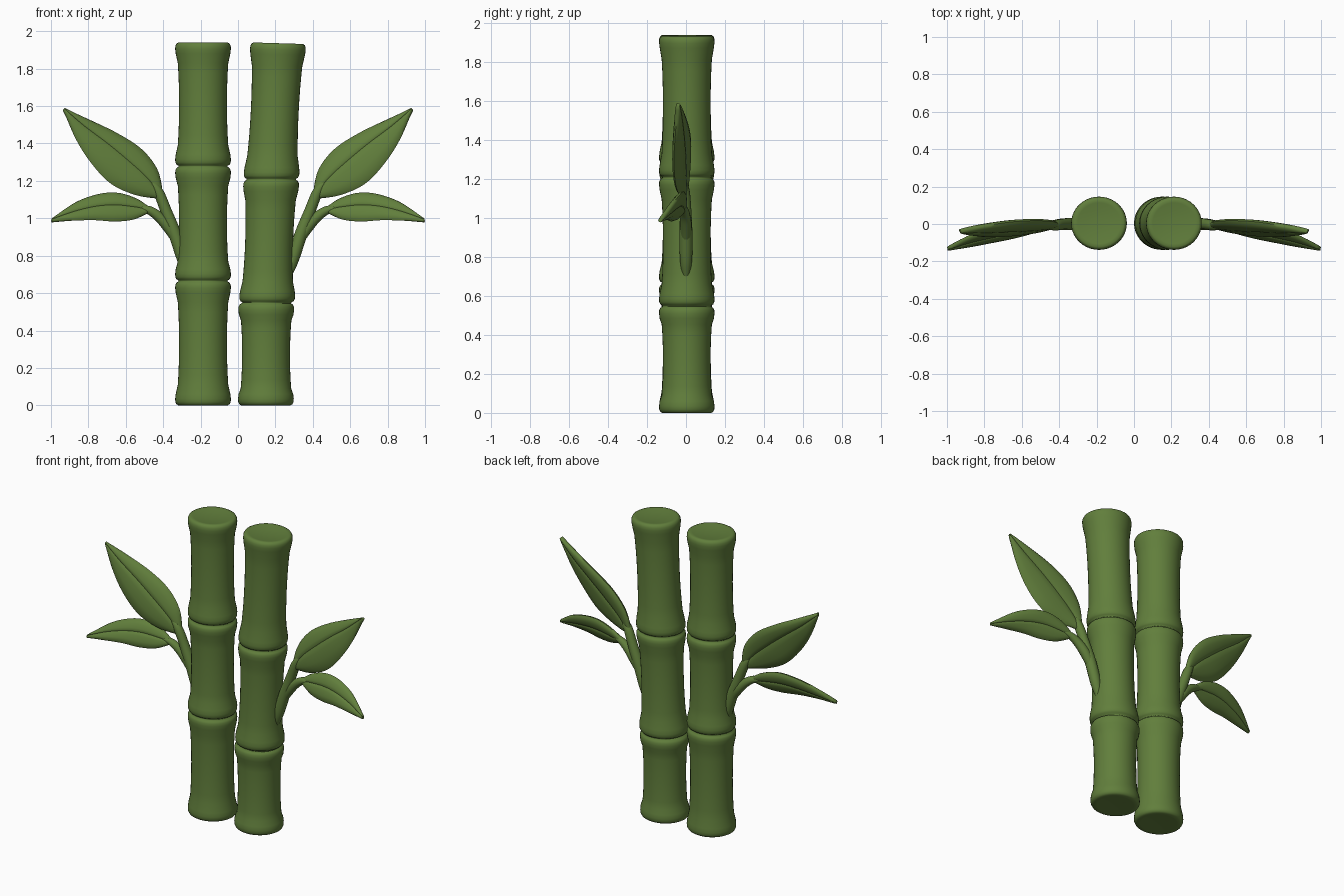
import bpy, bmesh, math
from mathutils import Vector

if "Cube" in bpy.data.objects:
    bpy.data.objects.remove(bpy.data.objects["Cube"])

green = bpy.data.materials.new("bamboo green")
green.diffuse_color = (0.12, 0.21, 0.045, 1)
green.use_nodes = True
green.node_tree.nodes["Principled BSDF"].inputs["Base Color"].default_value = green.diffuse_color


def loft(name, rings, angle=60):
    """Skin a list of equal-length point rings and cap both ends."""
    bm = bmesh.new()
    vs = [[bm.verts.new(p) for p in r] for r in rings]
    n = len(rings[0])
    for a, b in zip(vs, vs[1:]):
        for i in range(n):
            j = (i + 1) % n
            bm.faces.new((a[i], a[j], b[j], b[i]))
    bm.faces.new(vs[0])
    bm.faces.new(vs[-1])
    bmesh.ops.recalc_face_normals(bm, faces=bm.faces)
    me = bpy.data.meshes.new(name)
    bm.to_mesh(me)
    bm.free()
    ob = bpy.data.objects.new(name, me)
    bpy.context.collection.objects.link(ob)
    me.materials.append(green)
    bpy.ops.object.select_all(action='DESELECT')
    bpy.context.view_layer.objects.active = ob
    ob.select_set(True)
    bpy.ops.object.shade_smooth_by_angle(angle=math.radians(angle))
    return ob


def spline(pts, n):
    """Catmull-Rom samples through the points (tuples of any length)."""
    p = [pts[0]] + list(pts) + [pts[-1]]
    out = []
    for k in range(n + 1):
        f = k / n * (len(pts) - 1)
        i = min(int(f), len(pts) - 2)
        t = f - i
        out.append([0.5 * (2 * b + (c - a) * t + (2 * a - 5 * b + 4 * c - d) * t * t
                           + (3 * b - a - 3 * c + d) * t ** 3)
                    for a, b, c, d in zip(*p[i:i + 4])])
    return out


# Stalks: segments (z0, z1, x0, x1), flared at each end with a groove between
def stalk(name, segments, tilt):
    rings = []
    for s, (z0, z1, x0, x1) in enumerate(segments):
        h = z1 - z0
        last = s == len(segments) - 1
        prof = [(0, 0.132), (0.006, 0.142), (0.018, 0.148), (0.035, 0.149), (0.06, 0.146)]
        body = [(h * k / 12, 0.128 + 0.017 * abs(2 * k / 12 - 1) ** 2.2) for k in range(2, 11)]
        prof = prof + body + [(h - z, r) for z, r in reversed(prof)]
        if s == 0:
            prof = [(0.004, 0.05), (0, 0.11)] + prof
        if last:   # shallow dished top
            prof += [(h - 0.002, 0.115), (h - 0.008, 0.07), (h - 0.01, 0.02)]
        for z, r in prof:
            cx = x0 + (x1 - x0) * z / h
            k = tilt * z / h if last else 0
            rings.append([(cx + r * math.cos(a), 0.004 + 0.955 * r * math.sin(a),
                           z0 + z - k * r * math.cos(a))
                          for a in (math.tau * i / 40 for i in range(40))])
    loft(name, rings, 80)


stalk("left_stalk", [(0, 0.662, -0.187, -0.187), (0.668, 1.275, -0.187, -0.187),
                     (1.281, 1.94, -0.187, -0.187)], 0)
stalk("right_stalk", [(0, 0.545, 0.149, 0.151), (0.551, 1.205, 0.155, 0.178),
                      (1.211, 1.936, 0.178, 0.215)], 0.03)


# Twigs: tapered tubes through (x, y, z, radius)
def twig(name, pts, side):
    s = spline(pts, 20)
    rings = []
    for i, (x, y, z, r) in enumerate(s):
        a, b = Vector(s[max(i - 1, 0)][:3]), Vector(s[min(i + 1, 20)][:3])
        d = (b - a).normalized()
        v = Vector((0, 1, 0))
        u = v.cross(d).normalized()
        v = d.cross(u)
        ring = [Vector((x, y, z)) + r * (u * math.cos(t) + v * math.sin(t))
                for t in (math.tau * k / 14 for k in range(14))]
        rings.append([(p.x * side, p.y, p.z) for p in ring])
    loft(name, rings)


# Leaves: upper edge, midrib and lower edge, with a creased midrib both sides
def leaf(name, upper, mid, lower, thick, side):
    n = 24
    rings = []
    for k, (u, m, l) in enumerate(zip(spline(upper, n), spline(mid, n), spline(lower, n))):
        u, m, l = Vector(u), Vector(m), Vector(l)
        nrm = (u - l).cross(Vector(mid[-1]) - Vector(mid[0])).normalized()
        if nrm.y > 0:
            nrm = -nrm
        t = thick * (0.25 + 0.75 * math.sin(math.pi * (0.08 + 0.88 * k / n)) ** 0.7)
        half = [(u, 0.0), (u.lerp(m, 0.12), 0.55), (u.lerp(m, 0.4), 0.95),
                (u.lerp(m, 0.75), 1.0), (u.lerp(m, 0.94), 0.92), (m, 0.72),
                (l.lerp(m, 0.94), 0.92), (l.lerp(m, 0.75), 1.0),
                (l.lerp(m, 0.4), 0.95), (l.lerp(m, 0.12), 0.55), (l, 0.0)]
        ring = [p + nrm * t * f for p, f in half]
        ring += [p - nrm * t * f for p, f in half[-2:0:-1]]
        rings.append([(p.x * side, p.y, p.z) for p in ring])
    loft(name, rings)


for label, side in (("left", -1), ("right", 1)):
    twig(label + "_main_twig",
         [(0.275, 0, 0.70, 0.016), (0.295, 0, 0.78, 0.031), (0.335, 0, 0.91, 0.034),
          (0.385, -0.002, 1.04, 0.030), (0.425, -0.008, 1.14, 0.027),
          (0.46, -0.015, 1.19, 0.014)], side)
    twig(label + "_side_twig",
         [(0.33, 0, 0.88, 0.022), (0.375, 0, 0.955, 0.030), (0.425, -0.005, 1.01, 0.027),
          (0.48, -0.012, 1.045, 0.022), (0.54, -0.02, 1.055, 0.012)], side)
    leaf(label + "_upper_leaf",
         [(0.402, 0.0, 1.14), (0.43, 0.012, 1.26), (0.515, 0.018, 1.37),
          (0.645, 0.012, 1.455), (0.80, -0.01, 1.53), (0.928, -0.035, 1.588)],
         [(0.415, -0.008, 1.125), (0.49, -0.015, 1.215), (0.59, -0.02, 1.305),
          (0.70, -0.025, 1.395), (0.825, -0.032, 1.49), (0.931, -0.04, 1.583)],
         [(0.43, -0.012, 1.105), (0.55, -0.038, 1.125), (0.68, -0.055, 1.185),
          (0.785, -0.062, 1.295), (0.868, -0.055, 1.425), (0.932, -0.043, 1.575)],
         0.026, side)
    leaf(label + "_lower_leaf",
         [(0.475, -0.005, 1.06), (0.54, -0.002, 1.105), (0.64, -0.008, 1.136),
          (0.745, -0.022, 1.13), (0.87, -0.06, 1.085), (0.995, -0.125, 0.998)],
         [(0.475, -0.012, 1.045), (0.56, -0.025, 1.057), (0.66, -0.04, 1.066),
          (0.765, -0.06, 1.057), (0.88, -0.09, 1.03), (0.998, -0.132, 0.99)],
         [(0.475, -0.02, 1.03), (0.56, -0.05, 0.993), (0.66, -0.075, 0.983),
          (0.77, -0.098, 0.99), (0.89, -0.122, 0.987), (0.995, -0.138, 0.98)],
         0.022, side)
